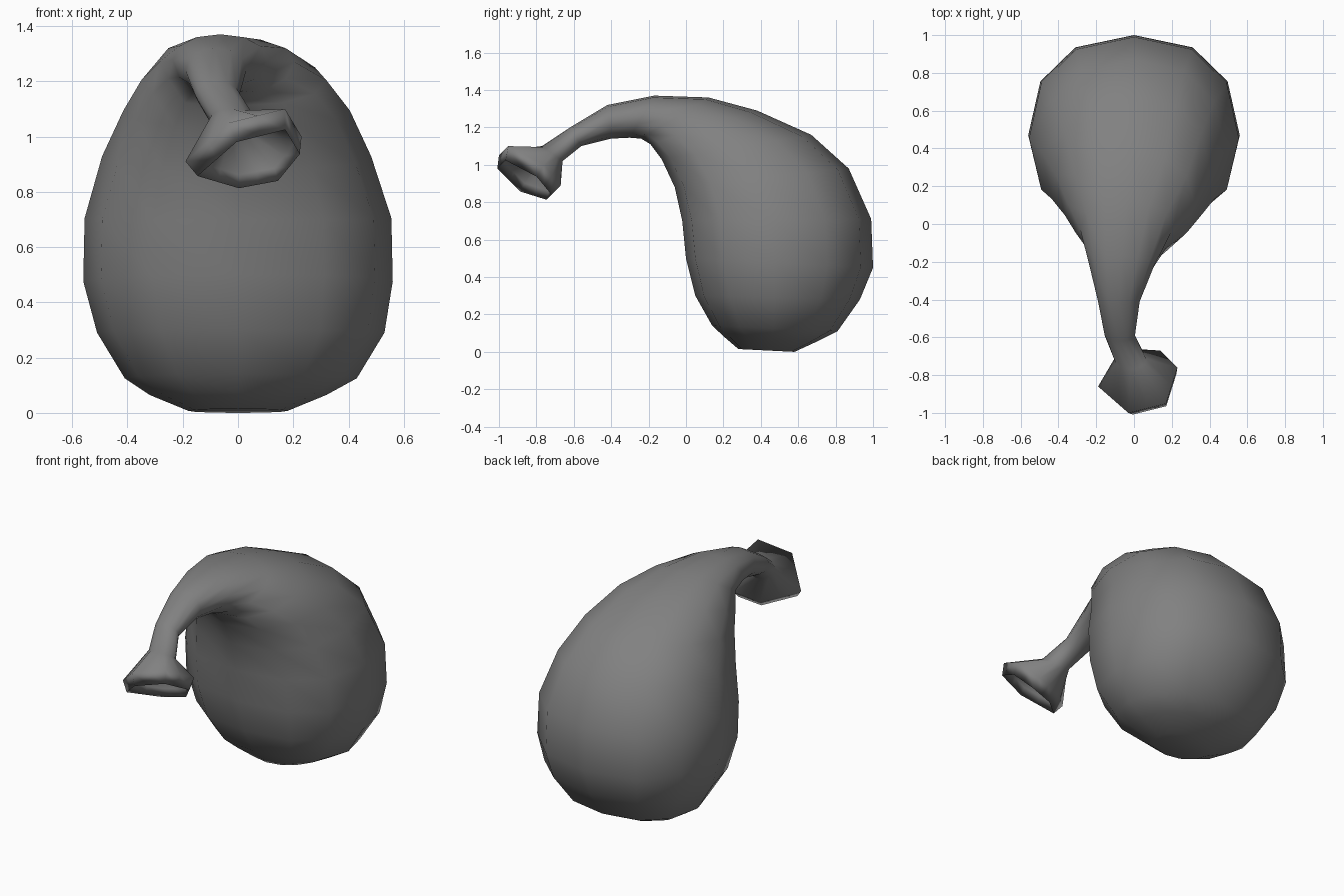
import bpy, bmesh
from math import sin, cos, pi, copysign
from mathutils import Vector

if "Cube" in bpy.data.objects:
    bpy.data.objects.remove(bpy.data.objects["Cube"])

N = 12
bm = bmesh.new()


def soft(v, power):
    """Signed power, for slightly squared ellipses."""
    return copysign(abs(v) ** power, v)


def ring(inner, outer, half_width, xc=0.0, sag=0.0, power=1.0):
    """Rounded section between an inner and an outer (y, z) profile point."""
    a, b = Vector((xc, *inner)), Vector((xc, *outer))
    pts = []
    for i in range(N):
        t = 2 * pi * i / N
        p = (a + b) / 2 + (b - a) * (soft(cos(t), power) / 2 + sag * sin(t) ** 2)
        p.x += half_width * soft(sin(t), power)
        pts.append(p)
    return pts


def hexagon(corners, scale=1.0, shift=(0, 0, 0)):
    """Six corners with edge midpoints, scaled about their centre."""
    c = sum(corners, Vector()) / 6
    pts = []
    for i in range(6):
        a, b = corners[i], corners[(i + 1) % 6]
        pts += [a, (a + b) / 2]
    return [c + (p - c) * scale + Vector(shift) for p in pts]


# Bulb, shoulder and bent neck: inner, outer, half width, x centre, sag, squareness
sections = [
    ((0.28, 0.015), (0.58, 0.0), 0.18, 0.0, 0),
    ((0.21, 0.075), (0.70, 0.055), 0.32, 0.0, 0, 0.93),
    ((0.14, 0.14), (0.81, 0.11), 0.42, 0.01, -0.01, 0.88),
    ((0.05, 0.30), (0.93, 0.28), 0.52, 0.01, -0.02, 0.85),
    ((0.00, 0.50), (1.00, 0.45), 0.56, 0.0, -0.03, 0.85),
    ((-0.02, 0.70), (0.99, 0.71), 0.555, 0.0, -0.03, 0.85),
    ((-0.06, 0.88), (0.87, 0.98), 0.487, -0.005, -0.02, 0.85),
    ((-0.13, 1.03), (0.67, 1.16), 0.41, -0.005, -0.01, 0.88),
    ((-0.19, 1.11), (0.38, 1.29), 0.335, -0.015, 0.02, 0.92),
    ((-0.24, 1.14), (0.12, 1.36), 0.245, -0.04, 0.09),
    ((-0.30, 1.145), (-0.17, 1.37), 0.17, -0.065, 0.08),
    ((-0.40, 1.14), (-0.42, 1.32), 0.11, -0.08, 0.05),
    ((-0.56, 1.10), (-0.62, 1.20), 0.08, -0.075, 0),
    ((-0.66, 1.02), (-0.77, 1.10), 0.085, -0.02, 0),
]
rings = [ring(*s) for s in sections]

# Flared six-sided mouth with a rim, a lip and a hollow throat
rim = [Vector(p) for p in (
    (-0.03, -1.0, 1.05), (0.17, -0.95, 1.10), (0.23, -0.76, 1.0),
    (0.14, -0.67, 0.89), (-0.02, -0.70, 0.86), (-0.19, -0.86, 0.91))]
rings.append(hexagon(rim))
rings.append(hexagon(rim, 0.88, (0.015, -0.03, -0.06)))
rings.append(hexagon(rim, 0.8, (0.01, -0.01, -0.02)))
rings.append(hexagon(rim, 0.3, (-0.03, 0.07, 0.06)))

loops = [[bm.verts.new(p) for p in r] for r in rings]
for a, b in zip(loops, loops[1:]):
    for i in range(N):
        j = (i + 1) % N
        bm.faces.new((a[i], a[j], b[j], b[i]))
bm.faces.new(loops[0][::-1])
bm.faces.new(loops[-1])
bmesh.ops.recalc_face_normals(bm, faces=bm.faces)

mesh = bpy.data.meshes.new("gourd_body")
bm.to_mesh(mesh)
bm.free()

# Dark grey skin
skin = bpy.data.materials.new("dark_grey")
skin.diffuse_color = (0.22, 0.22, 0.22, 1)
skin.use_nodes = True
skin.node_tree.nodes["Principled BSDF"].inputs["Base Color"].default_value = skin.diffuse_color
mesh.materials.append(skin)

obj = bpy.data.objects.new("gourd_body", mesh)
bpy.context.collection.objects.link(obj)
bpy.context.view_layer.objects.active = obj
obj.select_set(True)
bpy.ops.object.shade_smooth()
